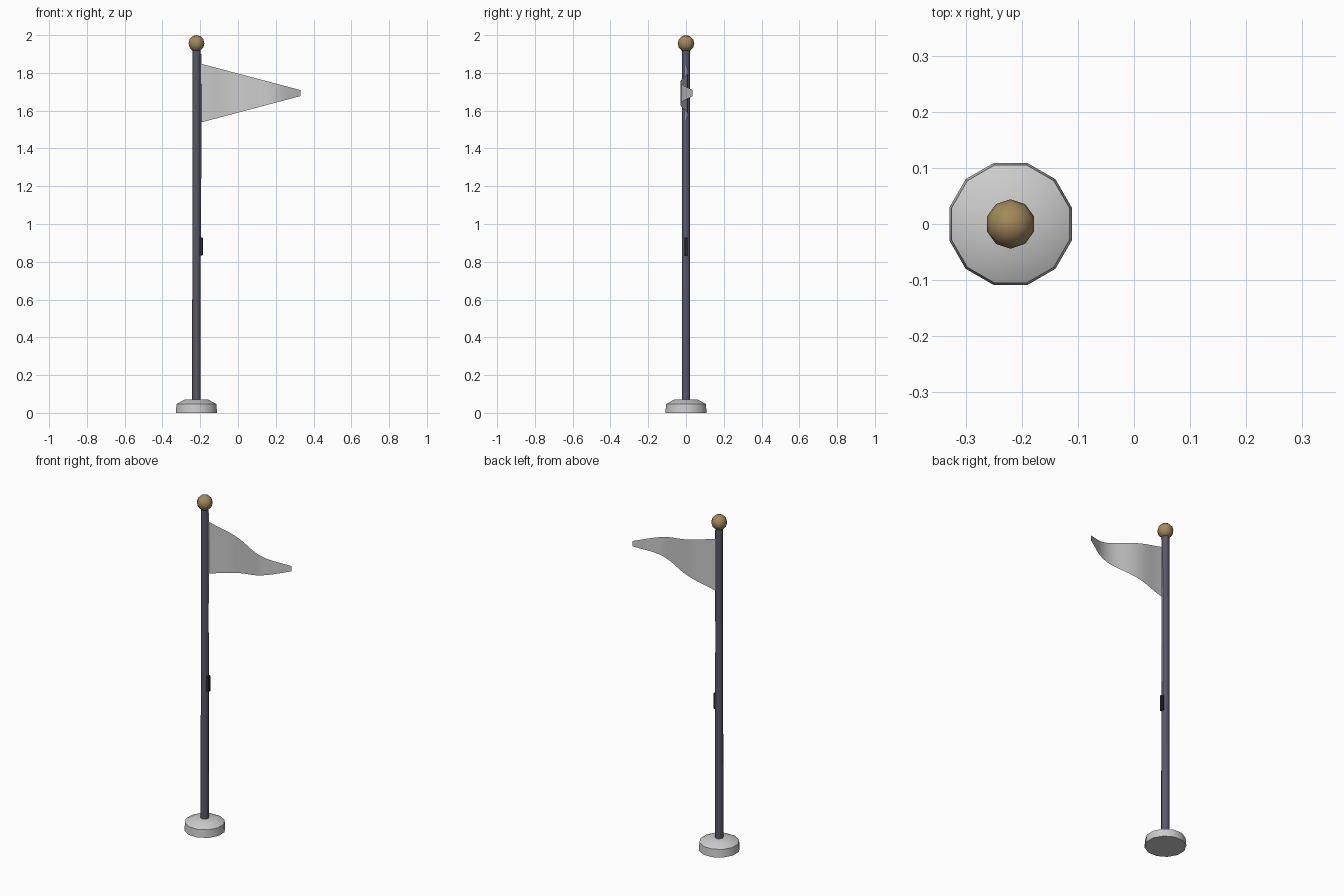
import bpy, math

if "Cube" in bpy.data.objects:
    bpy.data.objects.remove(bpy.data.objects["Cube"])

PX = -0.22  # pole axis


def paint(ob, name, rgb):
    m = bpy.data.materials.new(name)
    m.diffuse_color = (*rgb, 1)
    m.use_nodes = True
    m.node_tree.nodes["Principled BSDF"].inputs["Base Color"].default_value = m.diffuse_color
    ob.data.materials.append(m)


def mesh_object(name, verts, faces, smooth=True, angle=40):
    me = bpy.data.meshes.new(name)
    me.from_pydata(verts, [], faces)
    me.update()
    ob = bpy.data.objects.new(name, me)
    bpy.context.collection.objects.link(ob)
    if smooth:
        bpy.ops.object.select_all(action='DESELECT')
        ob.select_set(True)
        bpy.context.view_layer.objects.active = ob
        bpy.ops.object.shade_smooth_by_angle(angle=math.radians(angle))
    return ob


def lathe(name, profile, sides, x=PX, turn=0.0, lean=0.0, angle=50):
    """Closed stack of rings from (radius, z) pairs; lean shifts x with height."""
    z0 = profile[0][1]
    verts = []
    for r, z in profile:
        for i in range(sides):
            a = turn + 2 * math.pi * i / sides
            verts.append((x + lean * (z - z0) + r * math.cos(a), r * math.sin(a), z))
    faces = [tuple(reversed(range(sides)))]
    for k in range(len(profile) - 1):
        for i in range(sides):
            j = (i + 1) % sides
            faces.append((k * sides + i, k * sides + j, (k + 1) * sides + j, (k + 1) * sides + i))
    top = (len(profile) - 1) * sides
    faces.append(tuple(range(top, top + sides)))
    return mesh_object(name, verts, faces, angle=angle)


# Twelve-sided base with a sloped top
lathe("base", [(0.113, 0), (0.109, 0.047), (0.065, 0.07)], 12, turn=math.pi / 12)

# Pole
pole = lathe("pole", [(0.0225, 0.05), (0.0215, 1.925)], 8, turn=0)
paint(pole, "dark_metal", (0.10, 0.10, 0.135))

# Ball finial
bpy.ops.mesh.primitive_uv_sphere_add(segments=10, ring_count=6, radius=0.044, location=(PX, 0, 1.956))
ball = bpy.context.object
ball.name = "finial_ball"
bpy.ops.object.shade_smooth_by_angle(angle=math.radians(50))
paint(ball, "brass", (0.36, 0.25, 0.10))

# Halyard rope, leaning slightly in toward the cleat
lathe("halyard", [(0.004, 0.88), (0.004, 1.9)], 6, x=-0.2, lean=0.004)

# Cleat block
bpy.ops.mesh.primitive_cube_add(size=1, location=(-0.195, 0, 0.88))
cleat = bpy.context.object
cleat.name = "cleat"
cleat.scale = (0.018, 0.018, 0.095)
bpy.ops.object.transform_apply(location=False, rotation=False, scale=True)
bev = cleat.modifiers.new("bevel", 'BEVEL')
bev.width, bev.segments = 0.003, 1
paint(cleat, "black_metal", (0.025, 0.027, 0.032))

# Waving tapered pennant, a single sheet of cloth
COLS, ROWS = 16, 4
verts, faces = [], []
for i in range(COLS + 1):
    t = i / COLS
    half = 0.155 + (0.016 - 0.155) * t
    y = 0.044 * t * math.sin(7.2 * t)
    for j in range(ROWS + 1):
        verts.append((-0.195 + 0.525 * t, y, 1.693 + half * (2 * j / ROWS - 1)))
for i in range(COLS):
    for j in range(ROWS):
        a = i * (ROWS + 1) + j
        b = a + ROWS + 1
        faces.append((a, b, b + 1, a + 1))
mesh_object("pennant", verts, faces, angle=60)
